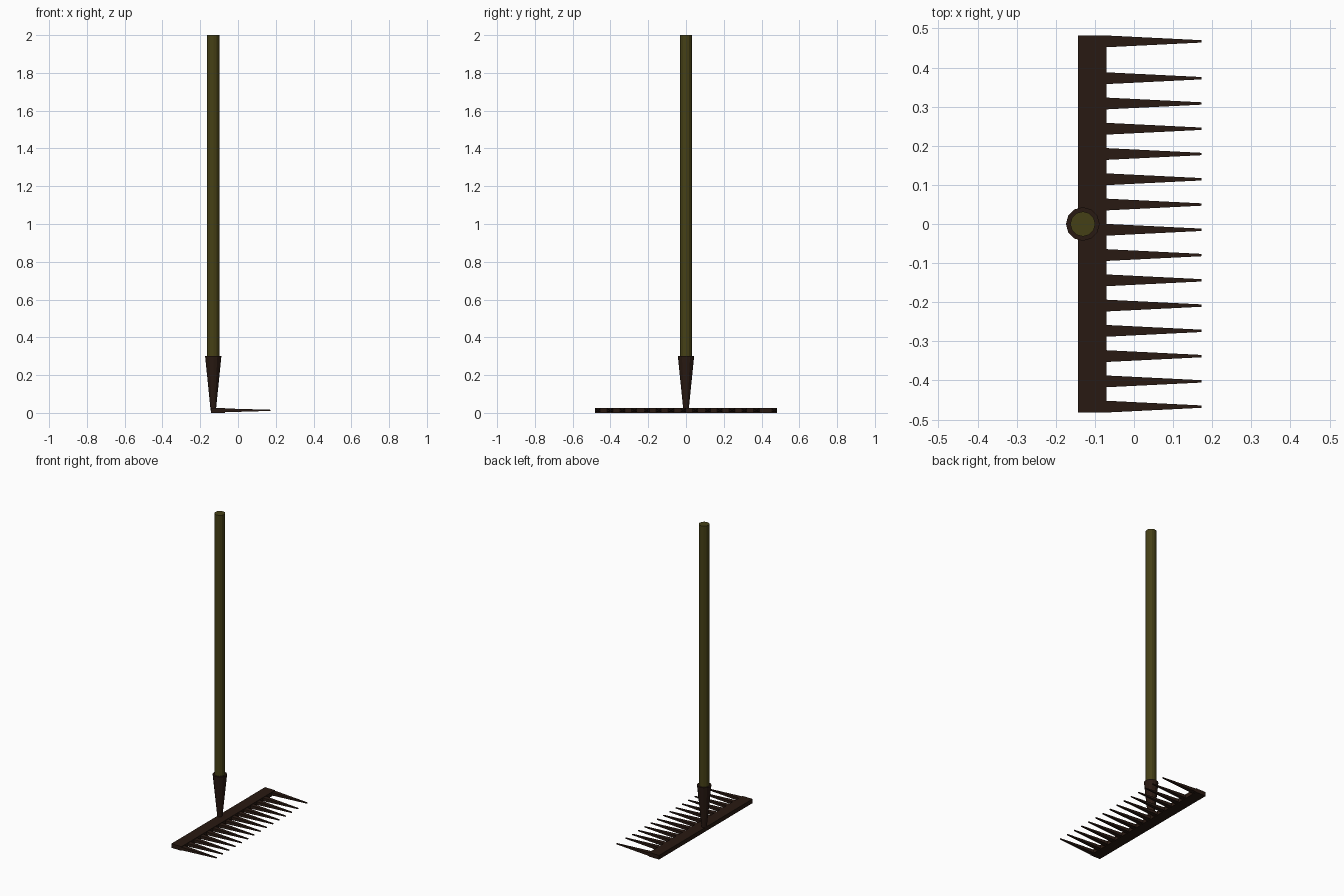
import bpy, bmesh

if "Cube" in bpy.data.objects:
    bpy.data.objects.remove(bpy.data.objects["Cube"])

CX = -0.131   # handle axis
MID = 0.0135  # mid height of the head


def material(name, color):
    m = bpy.data.materials.new(name)
    m.diffuse_color = (*color, 1)
    m.use_nodes = True
    m.node_tree.nodes["Principled BSDF"].inputs["Base Color"].default_value = m.diffuse_color
    return m


wood = material("olive_wood", (0.060, 0.051, 0.008))
iron = material("dark_iron", (0.022, 0.010, 0.006))


def cone(name, r1, r2, z1, z2, mat):
    bpy.ops.mesh.primitive_cone_add(vertices=12, radius1=r1, radius2=r2, depth=z2 - z1,
                                    location=(CX, 0, (z1 + z2) / 2))
    ob = bpy.context.object
    ob.name = name
    ob.data.materials.append(mat)


def add_spike(bm, x0, x1, y, base, tip):
    """Tapered box along x; base and tip are (half width, half height)."""
    rings = []
    for x, (w, h) in ((x0, base), (x1, tip)):
        rings.append([bm.verts.new((x, y + sy * w, MID + sz * h))
                      for sy, sz in ((-1, -1), (1, -1), (1, 1), (-1, 1))])
    a, b = rings
    bm.faces.new(a[::-1])
    bm.faces.new(b)
    for i in range(4):
        j = (i + 1) % 4
        bm.faces.new((a[i], a[j], b[j], b[i]))


def finish(name, bm, mat):
    bmesh.ops.recalc_face_normals(bm, faces=bm.faces)
    me = bpy.data.meshes.new(name)
    bm.to_mesh(me)
    bm.free()
    me.materials.append(mat)
    bpy.context.collection.objects.link(bpy.data.objects.new(name, me))


# Wooden handle and the tapered iron socket that holds it
cone("handle", 0.032, 0.032, 0.25, 2.0, wood)
cone("socket", 0.014, 0.043, 0.012, 0.30, iron)

# Flat crossbar
bm = bmesh.new()
add_spike(bm, -0.143, -0.07, 0, (0.482, 0.0135), (0.482, 0.0135))
finish("crossbar", bm, iron)

# Evenly spaced tines, plus the last one set flush with the bar end
bm = bmesh.new()
for y in [-0.467 + 0.0646 * i for i in range(14)] + [0.467]:
    add_spike(bm, -0.07, 0.173, y, (0.015, 0.010), (0.003, 0.003))
finish("tines", bm, iron)
